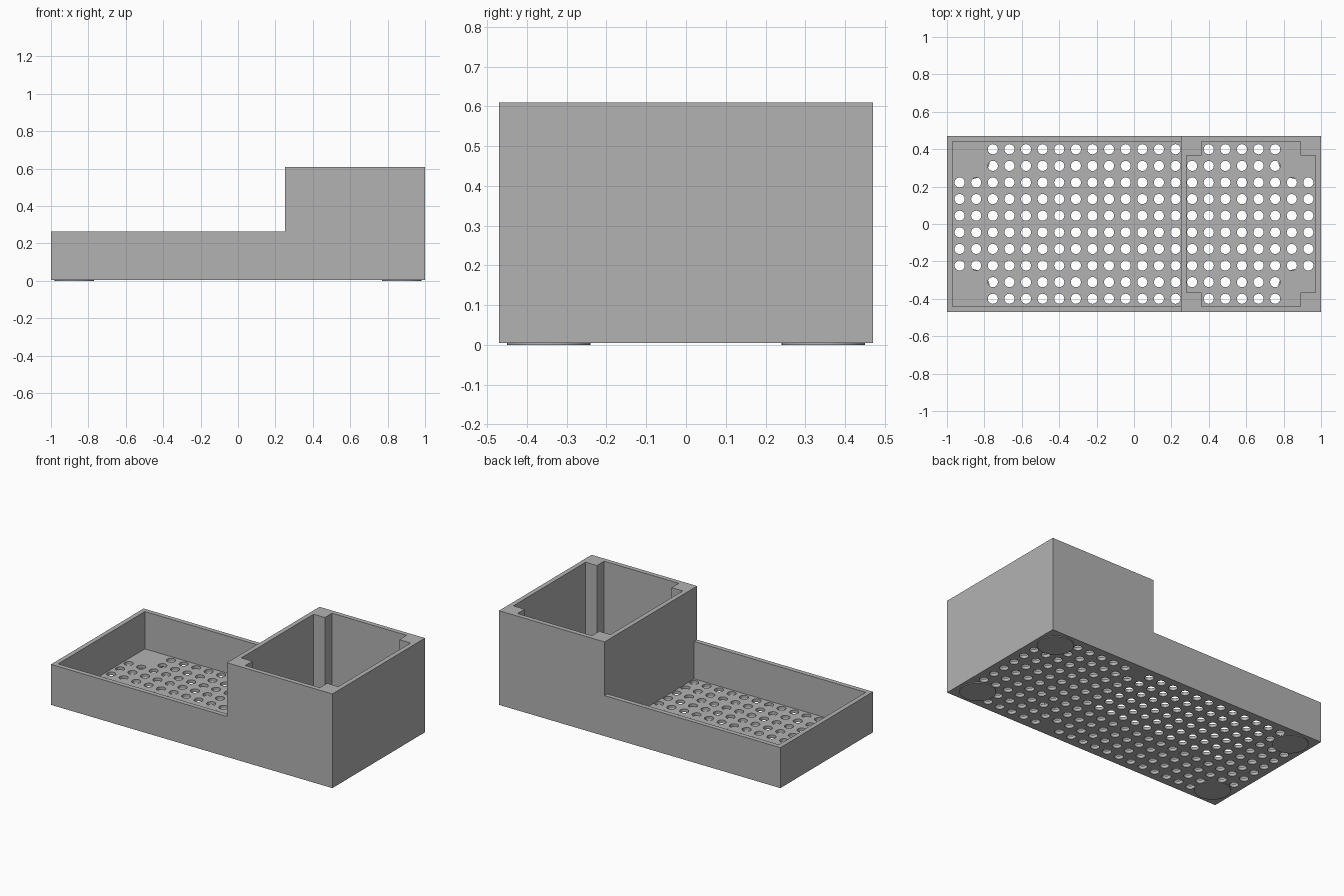
import bpy, bmesh
from mathutils import Matrix, Vector

old = bpy.data.objects.get("Cube")
if old:
    bpy.data.objects.remove(old, do_unlink=True)

# Main dimensions
HX, HY, WALL = 1.0, 0.47, 0.03
BASE, FLOOR = 0.005, 0.025          # underside and floor top
TRAY_Z, BOX_Z, STEP_X = 0.265, 0.61, 0.25
PITCH, HOLE_R, FOOT_R = 0.0888, 0.027, 0.105

grey = bpy.data.materials.new("plain grey")
grey.use_nodes = True
colour = (0.45, 0.45, 0.45, 1)
grey.diffuse_color = colour
grey.node_tree.nodes["Principled BSDF"].inputs["Base Color"].default_value = colour


def finish(name, bm):
    bmesh.ops.recalc_face_normals(bm, faces=bm.faces)
    mesh = bpy.data.meshes.new(name)
    bm.to_mesh(mesh)
    bm.free()
    mesh.materials.append(grey)
    obj = bpy.data.objects.new(name, mesh)
    bpy.context.collection.objects.link(obj)
    return obj


def prism(name, corners, travel):
    """Extrude a closed outline of 3D corners along a vector."""
    bm = bmesh.new()
    face = bm.faces.new([bm.verts.new(c) for c in corners])
    moved = bmesh.ops.extrude_face_region(bm, geom=[face])["geom"]
    verts = [v for v in moved if isinstance(v, bmesh.types.BMVert)]
    bmesh.ops.translate(bm, verts=verts, vec=Vector(travel))
    return finish(name, bm)


def cylinders(name, centres, radius, z0, z1, sides):
    bm = bmesh.new()
    for x, y in centres:
        bmesh.ops.create_cone(bm, cap_ends=True, segments=sides,
                              radius1=radius, radius2=radius, depth=z1 - z0,
                              matrix=Matrix.Translation((x, y, (z0 + z1) / 2)))
    return finish(name, bm)


def cut(target, cutter):
    cutter.hide_render = True
    mod = target.modifiers.new("cut", 'BOOLEAN')
    mod.operation, mod.solver, mod.object = 'DIFFERENCE', 'EXACT', cutter
    bpy.context.view_layer.objects.active = target
    bpy.ops.object.modifier_apply(modifier=mod.name)
    bpy.data.objects.remove(cutter, do_unlink=True)


# Stepped body: low tray joined to a tall box
outline = [(-HX, BASE), (HX, BASE), (HX, BOX_Z),
           (STEP_X, BOX_Z), (STEP_X, TRAY_Z), (-HX, TRAY_Z)]
body = prism("planter_body", [(x, -HY, z) for x, z in outline], (0, 2 * HY, 0))

# Tray cavity, running up to the box wall
iy = HY - WALL
tray = [(-HX + WALL, -iy), (STEP_X, -iy), (STEP_X, iy), (-HX + WALL, iy)]
cut(body, prism("tray_cutter", [(x, y, FLOOR) for x, y in tray], (0, 0, 0.5)))

# Box cavity with notched corners that leave four square posts
x0, x1 = STEP_X + WALL, HX - WALL
px, py = 0.08, 0.073
room = [(x0 + px, -iy), (x1 - px, -iy), (x1 - px, -iy + py), (x1, -iy + py),
        (x1, iy - py), (x1 - px, iy - py), (x1 - px, iy), (x0 + px, iy),
        (x0 + px, iy - py), (x0, iy - py), (x0, -iy + py), (x0 + px, -iy + py)]
cut(body, prism("box_cutter", [(x, y, FLOOR) for x, y in room], (0, 0, 1)))

# Drain holes, skipping the corner feet and the inner posts
holes = []
for i in range(22):
    for j in range(10):
        x, y = (i - 10.5) * PITCH, (j - 4.5) * PITCH
        over_foot = abs(x) > 0.8 and abs(y) > 0.28
        over_post = x0 < x < x0 + px and abs(y) > iy - py
        if not (over_foot or over_post):
            holes.append((x, y))
cut(body, cylinders("hole_cutter", holes, HOLE_R, -0.05, 0.08, 24))

# Thin round feet under the corners
inset = 0.125
corners = [(sx * (HX - inset), sy * (HY - inset)) for sx in (-1, 1) for sy in (-1, 1)]
feet = cylinders("corner_feet", corners, FOOT_R, 0, BASE + 0.001, 32)

# Smooth round walls, sharp corners
for obj in (body, feet):
    bpy.ops.object.select_all(action='DESELECT')
    obj.select_set(True)
    bpy.context.view_layer.objects.active = obj
    bpy.ops.object.shade_smooth_by_angle(angle=0.52)
